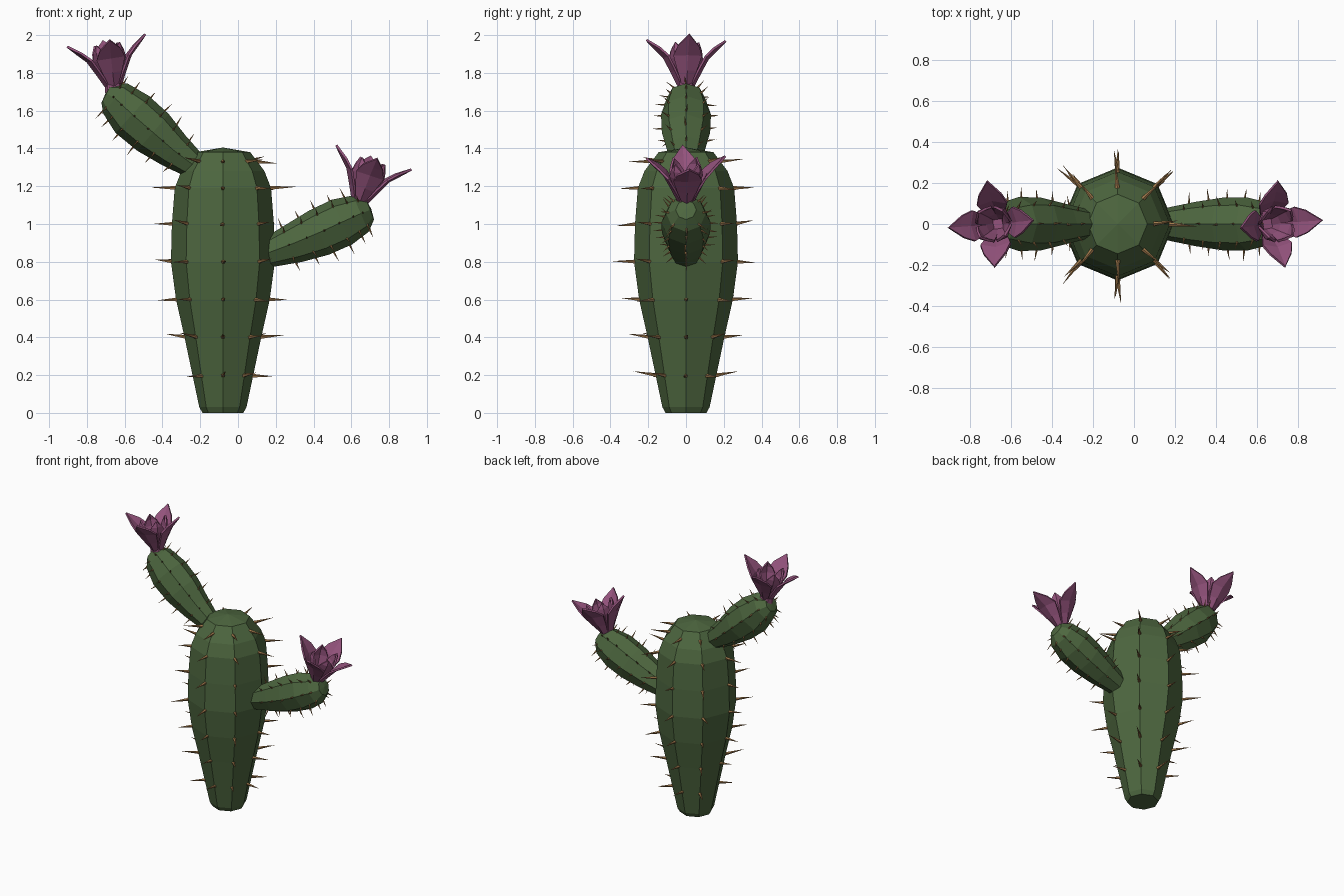
import bpy, bmesh, math, random
from mathutils import Vector, Matrix

if "Cube" in bpy.data.objects:
    bpy.data.objects.remove(bpy.data.objects["Cube"])

random.seed(4)
SIDES = 8
Y = Vector((0, 1, 0))


def material(name, rgb):
    m = bpy.data.materials.new(name)
    m.diffuse_color = (*rgb, 1)
    m.use_nodes = True
    m.node_tree.nodes["Principled BSDF"].inputs["Base Color"].default_value = m.diffuse_color
    return m


GREEN = material("cactus_green", (0.075, 0.135, 0.05))
PINK = material("petal_pink", (0.29, 0.085, 0.20))
TAN = material("spine_tan", (0.37, 0.20, 0.075))


def finish(bm, name, mat):
    bmesh.ops.recalc_face_normals(bm, faces=bm.faces)
    me = bpy.data.meshes.new(name)
    bm.to_mesh(me)
    bm.free()
    me.materials.append(mat)
    ob = bpy.data.objects.new(name, me)
    bpy.context.collection.objects.link(ob)
    return ob


def frames(stations):
    """Centre, tangent, normal and radius for every (x, z, radius) station."""
    pts = [Vector((x, 0, z)) for x, z, _ in stations]
    out = []
    for i, p in enumerate(pts):
        t = (pts[min(i + 1, len(pts) - 1)] - pts[max(i - 1, 0)]).normalized()
        out.append((p, t, Y.cross(t), stations[i][2]))
    return out


def loft(name, stations, tip=None):
    bm = bmesh.new()
    rings = []
    for p, t, n, r in frames(stations):
        rings.append([bm.verts.new(p + r * (math.cos(a) * n + math.sin(a) * Y))
                      for a in (math.tau * k / SIDES for k in range(SIDES))])
    for a, b in zip(rings, rings[1:]):
        for k in range(SIDES):
            j = (k + 1) % SIDES
            bm.faces.new((a[k], a[j], b[j], b[k]))
    bm.faces.new(rings[0])
    top = bm.verts.new(tip)
    for k in range(SIDES):
        bm.faces.new((rings[-1][k], rings[-1][(k + 1) % SIDES], top))
    return finish(bm, name, GREEN)


def spines(name, stations, levels, length, radius, skip=()):
    """Small cones along every rib; levels are fractional station indices."""
    fr = frames(stations)
    bm = bmesh.new()
    for li, u in enumerate(levels):
        i = min(int(u), len(fr) - 2)
        f = u - i
        p = fr[i][0].lerp(fr[i + 1][0], f)
        t = fr[i][1].lerp(fr[i + 1][1], f).normalized()
        r = fr[i][3] * (1 - f) + fr[i + 1][3] * f
        n = Y.cross(t)
        for k in range(SIDES):
            if (k, li) in skip:
                continue
            a = math.tau * k / SIDES
            d = math.cos(a) * n + math.sin(a) * Y
            tilt = t * random.uniform(-0.1, 0.2) + t.cross(d) * random.uniform(-0.15, 0.15)
            aim = (d + tilt).normalized()
            ln = length * random.uniform(0.85, 1.2)
            m = Matrix.Translation(p + d * (r - 0.015) + aim * ln / 2) @ \
                aim.to_track_quat('Z', 'Y').to_matrix().to_4x4()
            bmesh.ops.create_cone(bm, cap_ends=True, segments=5, radius1=radius,
                                  radius2=0.0005, depth=ln, matrix=m)
    finish(bm, name, TAN)


def petals(bm, rows, tip, phase, m):
    """Four cupped petals; rows are (distance, height, half width)."""
    for k in range(4):
        rot = m @ Matrix.Rotation(phase + k * math.pi / 2, 4, 'Z')
        grid = [[bm.verts.new(rot @ Vector((d + (0.012 if s == 0 else -0.006), s * w, h)))
                 for s in (-1, 0, 1)] for d, h, w in rows]
        for a, b in zip(grid, grid[1:]):
            for j in (0, 1):
                bm.faces.new((a[j], a[j + 1], b[j + 1], b[j]))
        end = bm.verts.new(rot @ Vector((tip[0], 0, tip[1])))
        for j in (0, 1):
            bm.faces.new((grid[-1][j], grid[-1][j + 1], end))


def flower(name, base, tilt, turn):
    m = Matrix.Translation(base) @ Matrix.Rotation(tilt, 4, 'Y')
    bm = bmesh.new()
    petals(bm, [(0.03, 0, 0.022), (0.065, 0.07, 0.05), (0.105, 0.145, 0.075),
                (0.15, 0.19, 0.055)], (0.21, 0.24), turn, m)
    petals(bm, [(0.02, 0, 0.02), (0.045, 0.07, 0.04), (0.07, 0.14, 0.055),
                (0.08, 0.18, 0.035)], (0.085, 0.22), turn + math.pi / 4, m)
    ob = finish(bm, name + "_petals", PINK)
    mod = ob.modifiers.new("thickness", 'SOLIDIFY')
    mod.thickness = 0.012
    mod.offset = 0
    # flower cup
    bm = bmesh.new()
    bmesh.ops.create_cone(bm, cap_ends=True, segments=8, radius1=0.05, radius2=0.042,
                          depth=0.05, matrix=m @ Matrix.Translation((0, 0, -0.01)))
    finish(bm, name + "_cup", PINK)


# Trunk
CX = -0.08
trunk = [(CX, z, r) for z, r in ((0, 0.108), (0.03, 0.125), (0.4, 0.203), (0.6, 0.248),
                                 (0.8, 0.275), (1.0, 0.27), (1.19, 0.255),
                                 (1.28, 0.22), (1.38, 0.145))]
loft("trunk", trunk, (CX, 0, 1.405))
spines("trunk_spines", trunk, [1.45, 2, 3, 4, 5, 6, 7.5], 0.12, 0.012,
       skip={(0, 3), (0, 4), (4, 0), (4, 6)})

# Arms
left = [(-0.20, 1.285, 0.065), (-0.34, 1.39, 0.10), (-0.45, 1.485, 0.128),
        (-0.56, 1.58, 0.132), (-0.65, 1.665, 0.102), (-0.697, 1.69, 0.055)]
right = [(0.14, 0.84, 0.075), (0.30, 0.90, 0.108), (0.43, 0.955, 0.128),
         (0.55, 1.01, 0.13), (0.65, 1.055, 0.105), (0.70, 1.075, 0.055)]
loft("left_arm", left, (-0.70, 0, 1.695))
loft("right_arm", right, (0.705, 0, 1.08))
for side, path in (("left", left), ("right", right)):
    spines(side + "_arm_spines", path, [0.8, 1.5, 2.2, 2.9, 3.6, 4.2], 0.058, 0.007)

# Flowers
flower("left_flower", (-0.66, 0, 1.735), math.radians(-9), math.radians(5))
flower("right_flower", (0.645, 0, 1.125), math.radians(18), math.radians(5))
